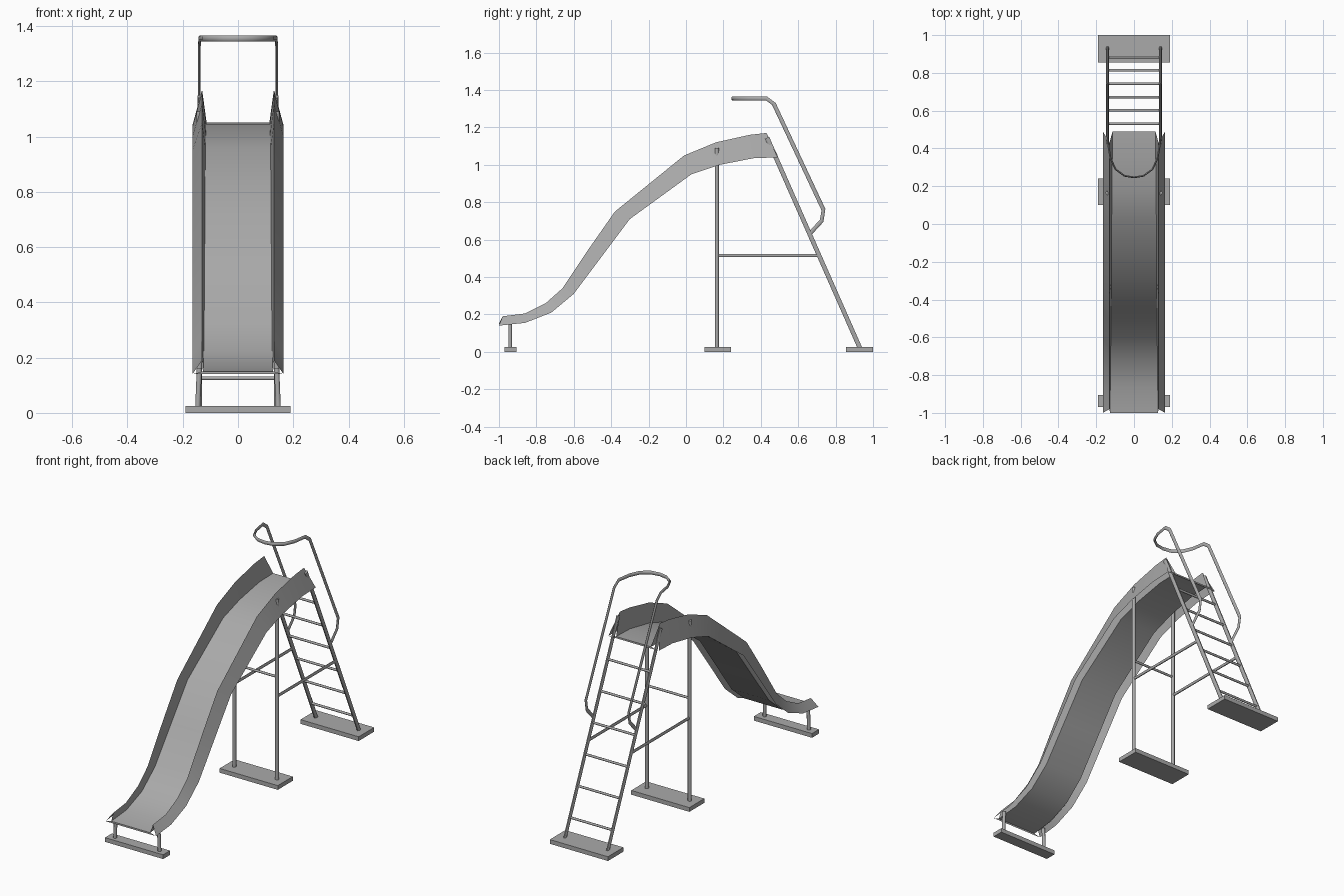
import bpy, bmesh, math
from mathutils import Vector

cube = bpy.data.objects.get("Cube")
if cube:
    bpy.data.objects.remove(cube)

metal = bpy.data.materials.new("grey_metal")
metal.use_nodes = True
GREY = (0.4, 0.4, 0.4, 1)
metal.diffuse_color = GREY
metal.node_tree.nodes["Principled BSDF"].inputs["Base Color"].default_value = GREY


def finish(name, bm, smooth=None):
    mesh = bpy.data.meshes.new(name)
    bm.to_mesh(mesh)
    bm.free()
    mesh.materials.append(metal)
    obj = bpy.data.objects.new(name, mesh)
    bpy.context.collection.objects.link(obj)
    if smooth:
        bpy.ops.object.select_all(action='DESELECT')
        obj.select_set(True)
        bpy.context.view_layer.objects.active = obj
        bpy.ops.object.shade_smooth_by_angle(angle=math.radians(smooth))
    return obj


def bar(name, points, thin, wide, sides=8):
    """Sweep a round or flat section along a path, thin across x."""
    pts = [Vector(p) for p in points]
    bm = bmesh.new()
    rings = []
    side = Vector((1, 0, 0))
    for i, p in enumerate(pts):
        a, b = pts[max(i - 1, 0)], pts[min(i + 1, len(pts) - 1)]
        t = (b - a).normalized()
        s = t.cross(Vector((0, 0, 1)))
        if s.length > 0.1:
            side = s.normalized() if s.dot(side) >= 0 else -s.normalized()
        up = t.cross(side).normalized()
        k = math.sqrt(2) if sides == 4 else 1
        ring = []
        for j in range(sides):
            ang = math.tau * (j + 0.5) / sides
            off = side * math.cos(ang) * thin / 2 + up * math.sin(ang) * wide / 2
            ring.append(bm.verts.new(p + off * k))
        rings.append(ring)
    for r, q in zip(rings, rings[1:]):
        for j in range(sides):
            n = (j + 1) % sides
            bm.faces.new((r[j], r[n], q[n], q[j]))
    bm.faces.new(rings[0])
    bm.faces.new(rings[-1])
    bmesh.ops.recalc_face_normals(bm, faces=bm.faces)
    return finish(name, bm, 50 if sides > 4 else None)


def pad(name, y0, y1):
    bm = bmesh.new()
    bmesh.ops.create_cube(bm, size=1)
    for v in bm.verts:
        v.co = (v.co.x * 0.38, (y0 + y1) / 2 + v.co.y * (y1 - y0), 0.0125 + v.co.z * 0.025)
    finish(name, bm)


# Chute: flat bed, raised sides and lips folded outward and down
lower = [(-1, .14), (-.86, .155), (-.72, .21), (-.6, .31), (-.45, .51),
         (-.3, .71), (.03, .95), (.18, 1.0), (.36, 1.035), (.49, 1.04)]
upper = [(-.98, .19), (-.86, .205), (-.75, .26), (-.66, .34), (-.52, .55),
         (-.38, .75), (-.01, 1.05), (.16, 1.12), (.34, 1.16), (.43, 1.17)]
bm = bmesh.new()
rows = []
for i, ((ly, lz), (uy, uz)) in enumerate(zip(lower, upper)):
    bed = 0.127 - 0.0015 * i
    half = [(0.165, ly, lz), (0.13, uy, uz), (bed, ly, lz + 0.01)]
    section = half + [(-x, y, z) for x, y, z in reversed(half)]
    rows.append([bm.verts.new(c) for c in section])
for r, q in zip(rows, rows[1:]):
    for j in range(5):
        bm.faces.new((r[j], r[j + 1], q[j + 1], q[j]))
# End lips
for r in (rows[0], rows[-1]):
    bm.faces.new((r[0], r[2], r[3], r[5]))
bmesh.ops.recalc_face_normals(bm, faces=bm.faces)
if sum(f.normal.z for f in bm.faces) < 0:
    bmesh.ops.reverse_faces(bm, faces=bm.faces)
finish("chute", bm, 30)

# Footings
pad("front_footing", -.97, -.905)
pad("middle_footing", .10, .24)
pad("ladder_footing", .855, 1.0)


def on_ladder(z):
    return 0.93 - (z - 0.02) * 0.45 / 1.02


# Parts repeated on each side
for side, s in (("left", 1), ("right", -1)):
    x = 0.14 * s
    bar(side + "_front_leg", [(x * 1.04, -.94, .02), (x, -.94, .16)], .02, .02)
    bar(side + "_post", [(x, .165, .02), (x, .165, 1.09)], .022, .022)
    bar(side + "_ladder_rail", [(x, on_ladder(.02), .02), (x, on_ladder(1.145), 1.145)], .016, .026)
    bar(side + "_brace", [(x, .165, .515), (x, on_ladder(.515), .515)], .012, .018)

# Crossbar and ladder rungs
bar("post_crossbar", [(-.14, .165, .63), (.14, .165, .63)], .014, .014)
for i in range(6):
    z = 0.125 + 0.16 * i
    y = on_ladder(z)
    bar(f"rung_{i + 1}", [(-.14, y, z), (.14, y, z)], .014, .014)

# Handrail: one flat bar looping over the top
half = [(.14, .66, .63), (.14, .725, .70), (.14, .735, .76), (.14, .47, 1.325),
        (.138, .43, 1.355), (.125, .35, 1.355), (.098, .29, 1.355),
        (.05, .255, 1.355), (0, .247, 1.355)]
path = half + [(-x, y, z) for x, y, z in reversed(half[:-1])]
bar("handrail", path, .011, .022, 6)
